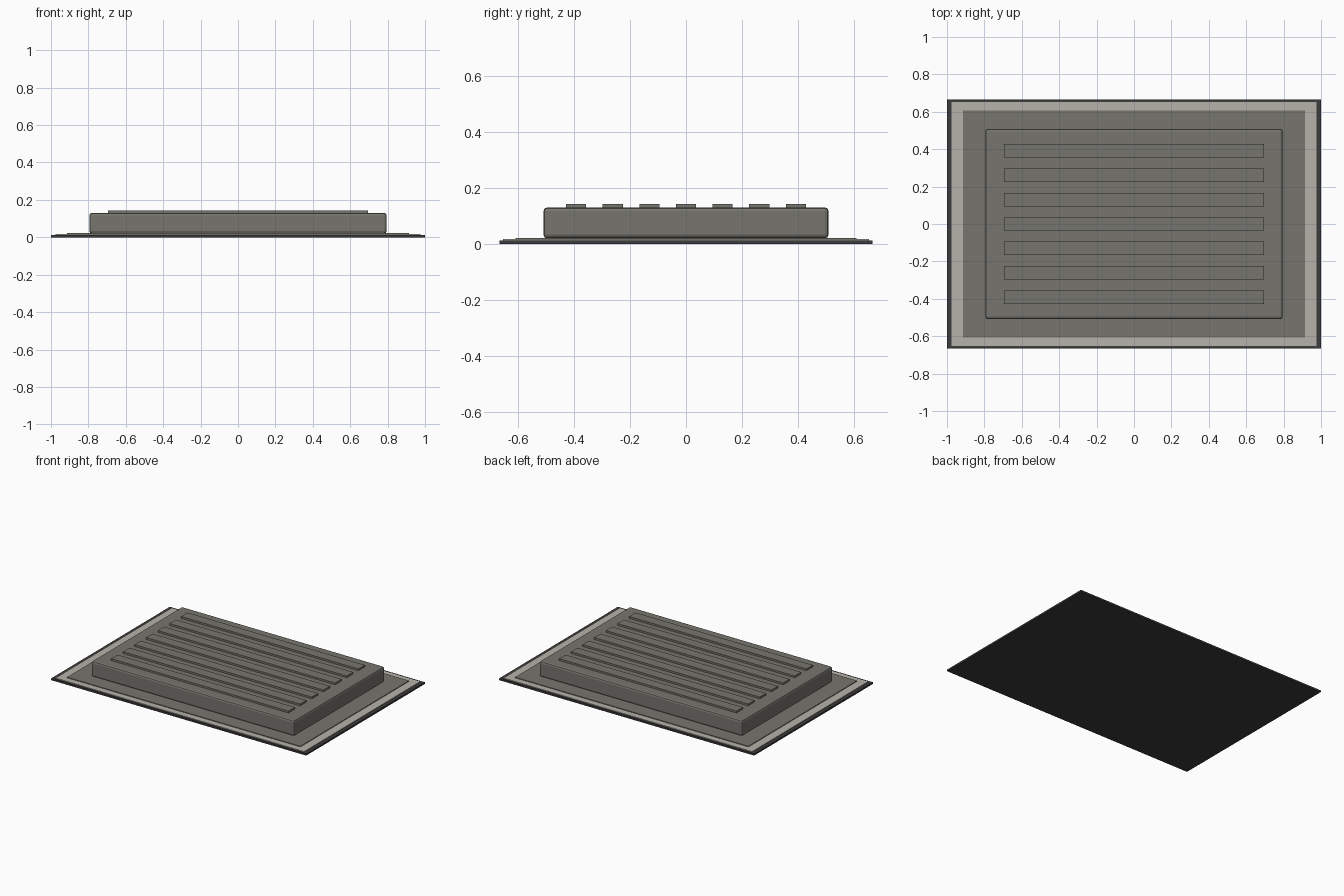
import bpy

cube = bpy.data.objects.get("Cube")
if cube:
    bpy.data.objects.remove(cube, do_unlink=True)


def material(name, rgb):
    mat = bpy.data.materials.new(name)
    mat.use_nodes = True
    mat.diffuse_color = (*rgb, 1)
    mat.node_tree.nodes["Principled BSDF"].inputs["Base Color"].default_value = (*rgb, 1)
    return mat


def box(name, half_x, half_y, bottom, top, mat, y=0, bevel=0):
    bpy.ops.mesh.primitive_cube_add(size=2, location=(0, y, (bottom + top) / 2))
    obj = bpy.context.object
    obj.name = name
    obj.scale = (half_x, half_y, (top - bottom) / 2)
    bpy.ops.object.transform_apply(location=False, rotation=False, scale=True)
    obj.data.materials.append(mat)
    if bevel:
        mod = obj.modifiers.new("Soft edges", "BEVEL")
        mod.width = bevel
        mod.segments = 2
    return obj


dark = material("dark charcoal", (0.045, 0.045, 0.047))
light = material("pale warm grey", (0.47, 0.445, 0.40))
grey = material("warm grey", (0.18, 0.176, 0.154))

# Stacked thin plates: dark backing, pale border, grey mount
box("backing_plate", 1, 0.665, 0, 0.012, dark)
box("border_plate", 0.975, 0.652, 0.01, 0.017, light)
box("mount_plate", 0.915, 0.608, 0.015, 0.022, grey)

# Raised block with softened edges
box("raised_block", 0.795, 0.508, 0.02, 0.13, grey, bevel=0.013)

# Seven evenly spaced slats on top
for i in range(7):
    box(f"slat_{i + 1}", 0.695, 0.036, 0.125, 0.143, grey, y=(i - 3) * 0.1305)
